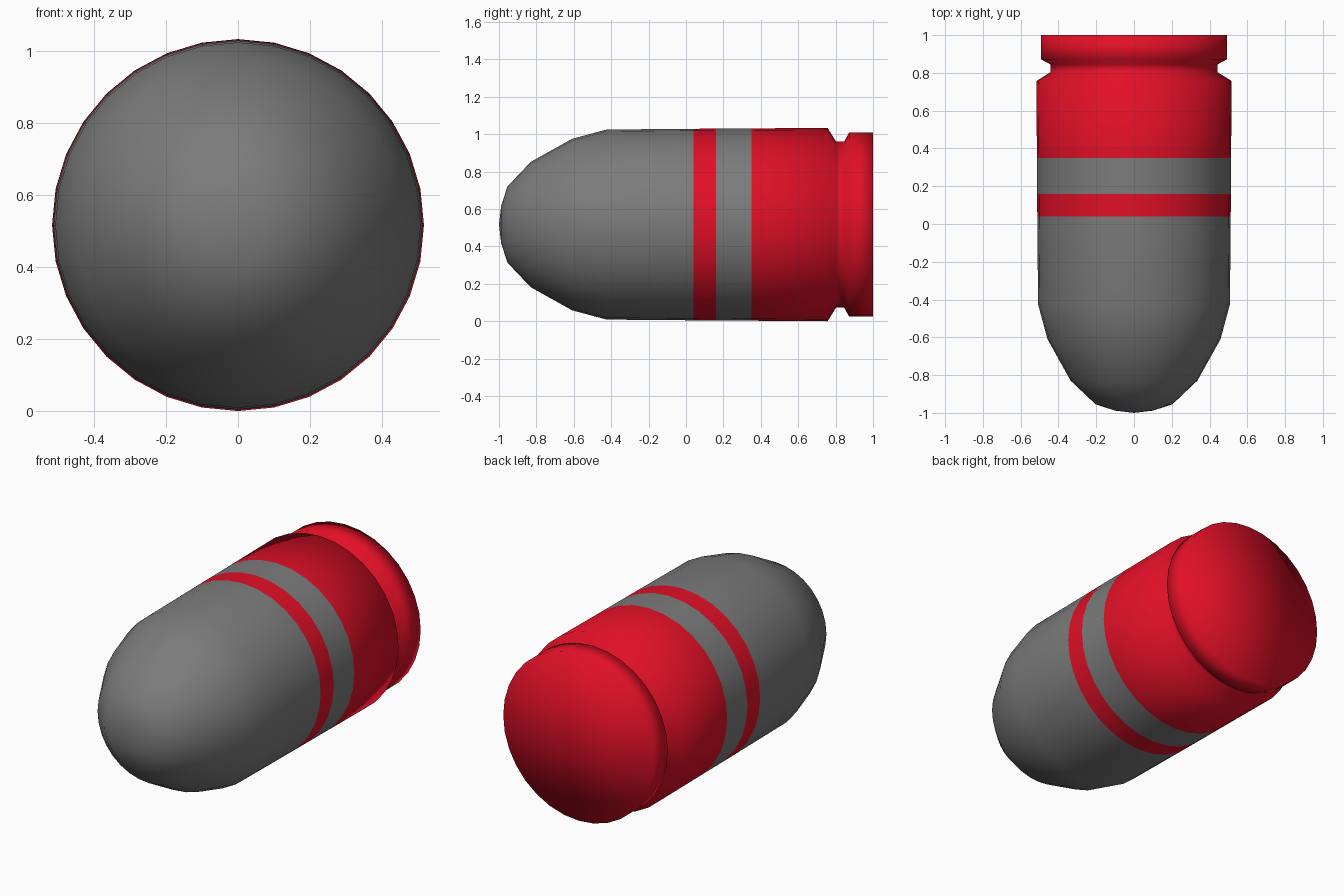
import bpy, bmesh, math

cube = bpy.data.objects.get("Cube")
if cube:
    bpy.data.objects.remove(cube, do_unlink=True)

SIDES = 32
AXIS_Z = 0.517


def make_material(name, rgb):
    mat = bpy.data.materials.new(name)
    mat.use_nodes = True
    color = (*rgb, 1.0)
    mat.diffuse_color = color
    mat.node_tree.nodes["Principled BSDF"].inputs["Base Color"].default_value = color
    return mat


grey = make_material("grey metal", (0.2, 0.2, 0.2))
red = make_material("red paint", (0.75, 0.005, 0.02))

# Profile from rounded nose to rear rim: (y, radius)
nose = [(-0.988, 0.1), (-0.955, 0.203), (-0.83, 0.335), (-0.61, 0.458), (-0.425, 0.508)]
bands = [(0.04, 0.512), (0.16, 0.513), (0.35, 0.514), (0.757, 0.517)]
groove_and_rim = [(0.803, 0.443), (0.845, 0.443), (0.872, 0.492), (1.0, 0.492)]

bm = bmesh.new()


def ring(y, radius):
    return [bm.verts.new((radius * math.sin(math.tau * i / SIDES), y,
                          AXIS_Z + radius * math.cos(math.tau * i / SIDES)))
            for i in range(SIDES)]


rings = [ring(y, r) for y, r in nose + bands + groove_and_rim]

# Lathed wall
for a, b in zip(rings, rings[1:]):
    for i in range(SIDES):
        j = (i + 1) % SIDES
        bm.faces.new((a[i], a[j], b[j], b[i]))

# Nose tip and flat base
for loop, y in ((rings[0], -1.0), (rings[-1], 1.0)):
    tip = bm.verts.new((0, y, AXIS_Z))
    for i in range(SIDES):
        bm.faces.new((loop[i], loop[(i + 1) % SIDES], tip))

bmesh.ops.recalc_face_normals(bm, faces=bm.faces)

# Red front stripe and casing, grey elsewhere
for face in bm.faces:
    face.smooth = True
    y = face.calc_center_median().y
    face.material_index = int(0.04 < y < 0.16 or y > 0.35)

mesh = bpy.data.meshes.new("round_nosed_shell")
bm.to_mesh(mesh)
bm.free()
mesh.materials.append(grey)
mesh.materials.append(red)
shell = bpy.data.objects.new("round_nosed_shell", mesh)
bpy.context.collection.objects.link(shell)
